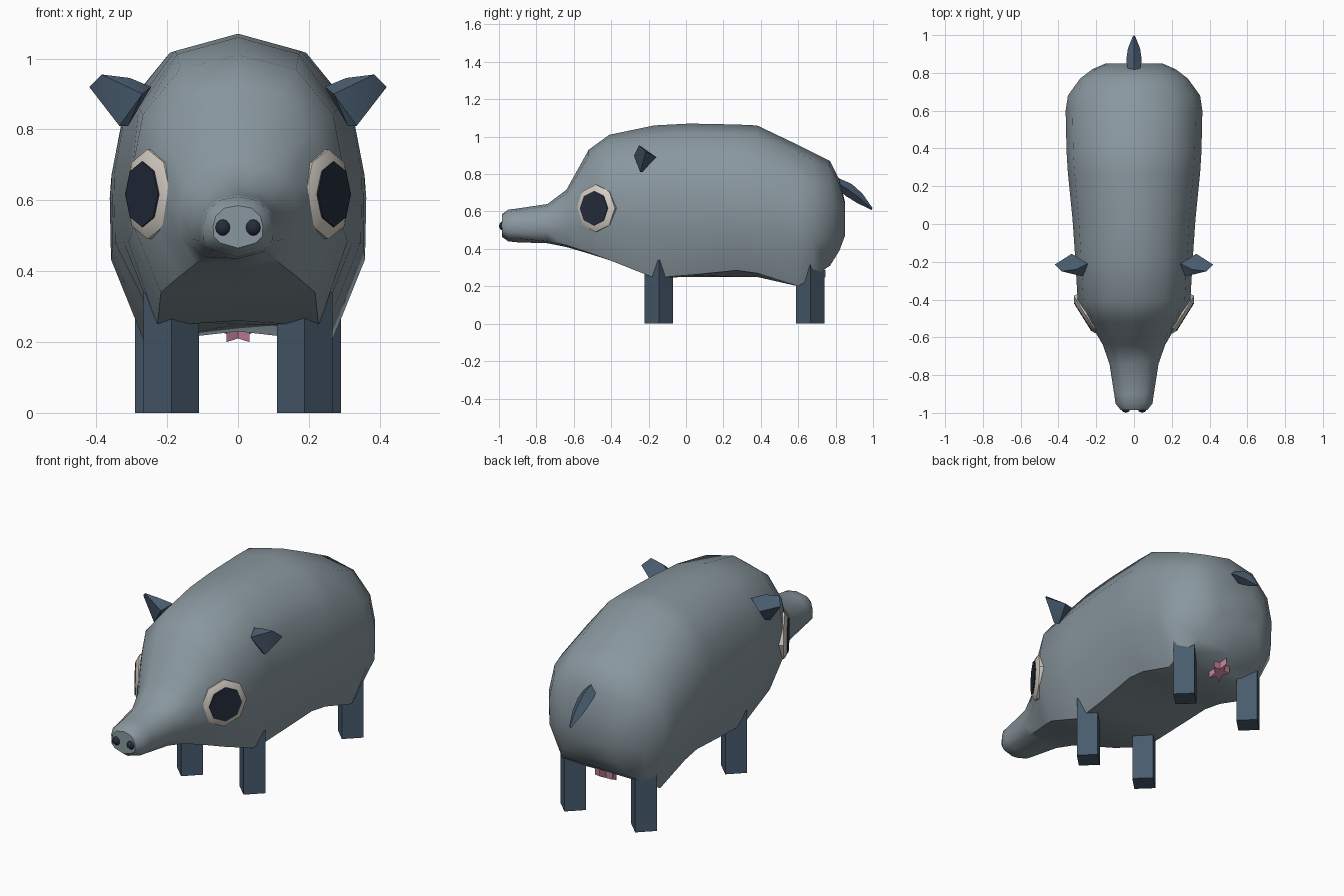
import bpy, bmesh, math
from mathutils import Vector, Matrix

if "Cube" in bpy.data.objects:
    bpy.data.objects.remove(bpy.data.objects["Cube"])


def material(name, rgb):
    m = bpy.data.materials.new(name)
    m.use_nodes = True
    m.diffuse_color = (*rgb, 1)
    b = next(n for n in m.node_tree.nodes if n.type == 'BSDF_PRINCIPLED')
    b.inputs["Base Color"].default_value = (*rgb, 1)
    b.inputs["Roughness"].default_value = 0.9
    return m


GREY = material("grey hide", (0.25, 0.31, 0.345))
SLATE = material("slate blue", (0.065, 0.105, 0.155))
CREAM = material("cream", (0.66, 0.61, 0.55))
DARK = material("dark navy", (0.018, 0.026, 0.045))
PINK = material("pink", (0.50, 0.20, 0.30))


def finish(name, bm, mat, angle=None):
    bmesh.ops.recalc_face_normals(bm, faces=bm.faces)
    me = bpy.data.meshes.new(name)
    bm.to_mesh(me)
    bm.free()
    ob = bpy.data.objects.new(name, me)
    bpy.context.collection.objects.link(ob)
    me.materials.append(mat)
    if angle:
        bpy.ops.object.select_all(action='DESELECT')
        ob.select_set(True)
        bpy.context.view_layer.objects.active = ob
        bpy.ops.object.shade_smooth_by_angle(angle=math.radians(angle))
    return ob


def loft(rings):
    """Skin a list of equally long closed rings and cap both ends."""
    bm = bmesh.new()
    vs = [[bm.verts.new(p) for p in r] for r in rings]
    n = len(vs[0])
    for a, b in zip(vs, vs[1:]):
        for i in range(n):
            j = (i + 1) % n
            bm.faces.new((a[i], a[j], b[j], b[i]))
    bm.faces.new(vs[0])
    bm.faces.new(vs[-1])
    return bm


# Body: y, half width, top z, belly centre z, belly corner z
SECTIONS = [
    (-0.985, 0.070, 0.585, 0.465, 0.48), (-0.95, 0.098, 0.610, 0.44, 0.46),
    (-0.90, 0.105, 0.616, 0.435, 0.455), (-0.74, 0.130, 0.640, 0.43, 0.44),
    (-0.64, 0.165, 0.715, 0.41, 0.42), (-0.52, 0.235, 0.93, 0.375, 0.38),
    (-0.41, 0.298, 1.01, 0.34, 0.34), (-0.17, 0.312, 1.06, 0.26, 0.245),
    (0.02, 0.325, 1.07, 0.25, 0.26), (0.27, 0.350, 1.065, 0.25, 0.285),
    (0.38, 0.357, 1.06, 0.25, 0.27), (0.60, 0.362, 0.955, 0.23, 0.20),
    (0.68, 0.350, 0.915, 0.25, 0.25), (0.77, 0.285, 0.87, 0.31, 0.31),
    (0.82, 0.220, 0.77, 0.39, 0.39), (0.85, 0.150, 0.65, 0.47, 0.47),
]
# Half cross-section: width factor, height factor
PROFILE = [(0.55, 0.94), (0.90, 0.75), (1.0, 0.52), (0.99, 0.28)]


def section(y, w, top, mid, corner):
    half = [(w * f, y, mid + (top - mid) * t) for f, t in PROFILE] + [(w * 0.73, y, corner)]
    mirror = [(-x, yy, z) for x, yy, z in reversed(half)]
    return [(0, y, top)] + half + [(0, y, mid)] + mirror


finish("body", loft([section(*s) for s in SECTIONS]), GREY, 50)


# Legs: four-sided posts with their edges facing front and side
def leg(name, x, y, top):
    rings = [[(x + 0.078 * math.cos(a), y + 0.076 * math.sin(a), z)
              for a in (0, math.pi / 2, math.pi, 1.5 * math.pi)] for z in (0, top)]
    finish(name, loft(rings), SLATE)


# Ear: faceted wedge hull, listed for the left side
EAR = [(0.42, -0.215, 0.92), (0.385, -0.25, 0.955), (0.33, -0.158, 0.89), (0.335, -0.245, 0.81),
       (0.31, -0.235, 0.81), (0.27, -0.278, 0.90), (0.245, -0.21, 0.92), (0.305, -0.24, 0.945)]


def ear(name, s):
    bm = bmesh.new()
    for x, y, z in EAR:
        bm.verts.new((s * x, y, z))
    bmesh.ops.convex_hull(bm, input=bm.verts)
    finish(name, bm, SLATE, 35)


# Eye: raised octagonal rim around a flat dark pupil, facing out and forward
def eye_ring(s, r, lift):
    out = Vector((0.85 * s, -0.53, 0))
    along = Vector((0.53 * s, 0.85, 0))
    c = Vector((0.25 * s, -0.48, 0.617)) + out * lift
    return [c + along * (r * 0.95 * math.sin(k * math.pi / 4)) + Vector((0, 0, r * math.cos(k * math.pi / 4)))
            for k in range(8)]


def eye(side, s):
    finish(side + "_eye_rim", loft([eye_ring(s, 0.122, -0.04), eye_ring(s, 0.127, 0.006),
                                    eye_ring(s, 0.096, 0.022)]), CREAM, 40)
    finish(side + "_pupil", loft([eye_ring(s, 0.093, 0.020), eye_ring(s, 0.092, 0.026)]), DARK)


# Nostril: small faceted bead
def nostril(name, s):
    bm = bmesh.new()
    bmesh.ops.create_uvsphere(bm, u_segments=8, v_segments=6, radius=0.025,
                              matrix=Matrix.Translation((0.043 * s, -0.975, 0.523)))
    finish(name, bm, DARK, 60)


for side, s in (("left", 1), ("right", -1)):
    leg(side + "_front_leg", 0.188 * s, -0.145, 0.34)
    leg(side + "_rear_leg", 0.213 * s, 0.665, 0.42)
    ear(side + "_ear", s)
    eye(side, s)
    nostril(side + "_nostril", s)

# Tail: leaf-shaped spindle, drooping backwards
tail = []
for y, z, w, h in ((0.79, 0.765, 0.03, 0.02), (0.87, 0.715, 0.041, 0.032),
                   (0.93, 0.67, 0.032, 0.026), (0.995, 0.613, 0.006, 0.005)):
    tail.append([(w, y, z), (0, y + h * 0.5, z + h), (-w, y, z), (0, y - h * 0.5, z - h)])
finish("tail", loft(tail), SLATE, 50)

# Star-shaped patch under the rump
star = []
for z in (0.222, 0.26):
    star.append([(r * math.sin(k * math.pi / 5), 0.69 + r * math.cos(k * math.pi / 5),
                  z + 0.5 * r * math.cos(k * math.pi / 5))
                 for k in range(10) for r in [0.055 if k % 2 == 0 else 0.024]])
finish("rump_star", loft(star), PINK)
